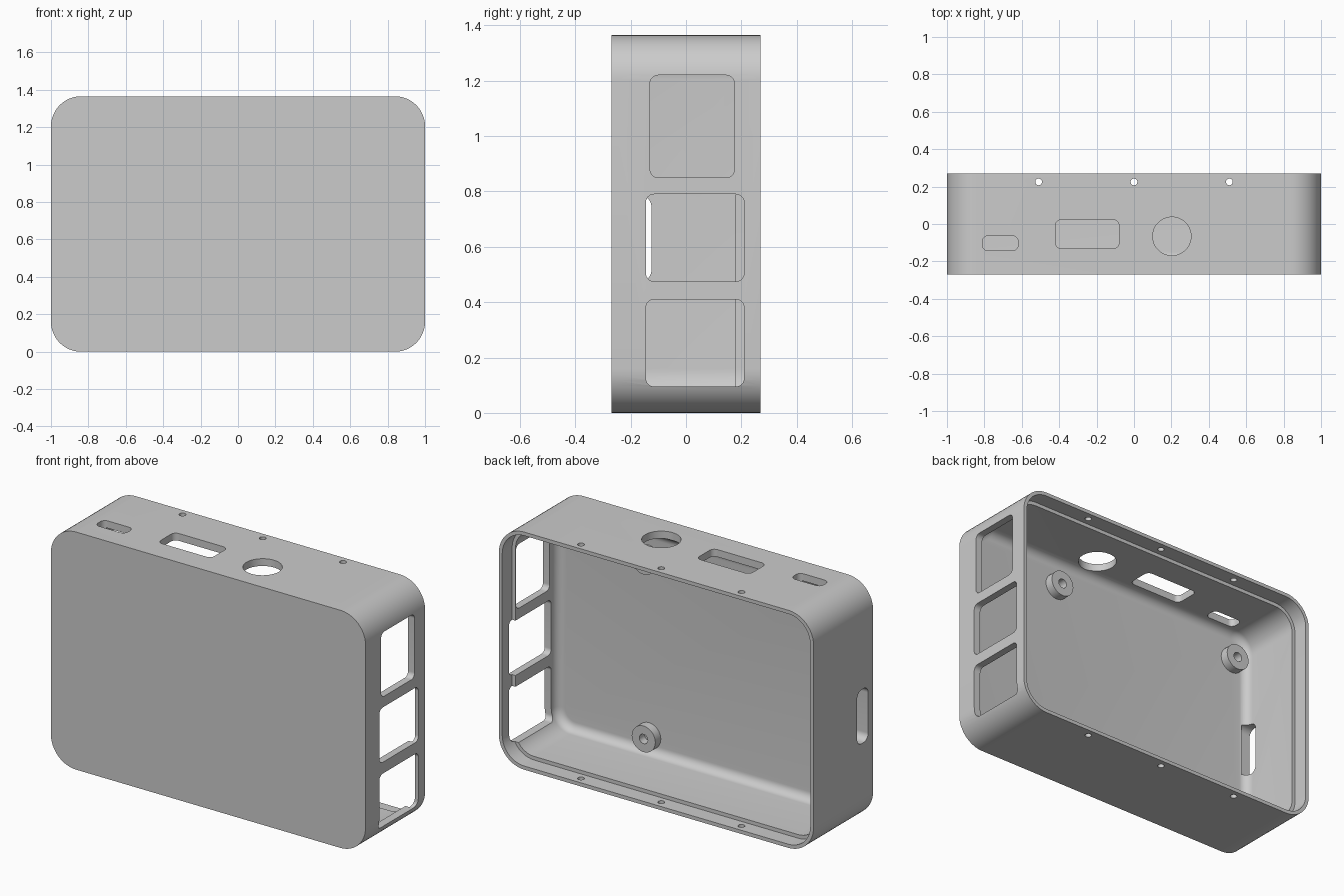
import bpy
import bmesh
from math import cos, sin, pi

cube = bpy.data.objects.get("Cube")
if cube:
    bpy.data.objects.remove(cube, do_unlink=True)

grey = bpy.data.materials.new("matte_grey")
grey.use_nodes = True
COLOUR = (0.6, 0.6, 0.6, 1)
grey.diffuse_color = COLOUR
grey.node_tree.nodes["Principled BSDF"].inputs["Base Color"].default_value = COLOUR

HEIGHT, HALF_DEPTH, CORNER = 1.365, 0.27, 0.16
WALL, LIP, FLOOR, FILLET = 0.042, 0.021, -0.2, 0.05


def outline(a0, a1, b0, b1, r, steps=12):
    """Rounded rectangle as a closed loop of 2D points."""
    centres = ((a1 - r, b1 - r), (a0 + r, b1 - r), (a0 + r, b0 + r), (a1 - r, b0 + r))
    return [(ca + r * cos(t), cb + r * sin(t))
            for q, (ca, cb) in enumerate(centres)
            for t in [(q + i / steps) * pi / 2 for i in range(steps + 1)]]


def loft(name, axis, rings):
    """Skin a stack of (outline, depth) rings along an axis and cap both ends."""
    place = {"x": lambda a, b, d: (d, a, b),
             "y": lambda a, b, d: (a, d, b),
             "z": lambda a, b, d: (a, b, d)}[axis]
    bm = bmesh.new()
    loops = [[bm.verts.new(place(a, b, d)) for a, b in pts] for pts, d in rings]
    for low, high in zip(loops, loops[1:]):
        for i in range(len(low)):
            bm.faces.new((low[i - 1], low[i], high[i], high[i - 1]))
    bm.faces.new(loops[0])
    bm.faces.new(loops[-1])
    bmesh.ops.remove_doubles(bm, verts=bm.verts, dist=1e-5)
    bmesh.ops.recalc_face_normals(bm, faces=bm.faces)
    mesh = bpy.data.meshes.new(name)
    bm.to_mesh(mesh)
    bm.free()
    mesh.materials.append(grey)
    obj = bpy.data.objects.new(name, mesh)
    bpy.context.collection.objects.link(obj)
    return obj


def prism(name, axis, a0, a1, b0, b1, r, d0, d1):
    pts = outline(a0, a1, b0, b1, r)
    return loft(name, axis, [(pts, d0), (pts, d1)])


def shell_outline(inset):
    return outline(-1 + inset, 1 - inset, inset, HEIGHT - inset, CORNER - inset)


def disc(x, z, r):
    return outline(x - r, x + r, z - r, z + r, r, 8)


def smooth(obj):
    bpy.ops.object.select_all(action="DESELECT")
    bpy.context.view_layer.objects.active = obj
    obj.select_set(True)
    bpy.ops.object.shade_smooth_by_angle(angle=pi / 6)


# Outer shell
case = loft("case_shell", "y", [(shell_outline(0), -HALF_DEPTH), (shell_outline(0), HALF_DEPTH)])

# Hollow interior with a filleted floor, and the wider step for a lid
cavity = []
for i in range(9):
    t = i / 8 * pi / 2
    cavity.append((shell_outline(WALL + FILLET * (1 - sin(t))), FLOOR + FILLET * (1 - cos(t))))
cavity.append((shell_outline(WALL), 0.4))
cutters = [loft("cavity_cutter", "y", cavity),
           loft("lid_step_cutter", "y", [(shell_outline(LIP), 0.18), (shell_outline(LIP), 0.45)])]

# Three large ports on the left wall
for y0, y1, z0, z1 in ((-0.13, 0.175, 0.85, 1.22), (-0.145, 0.21, 0.475, 0.79),
                       (-0.145, 0.21, 0.095, 0.41)):
    cutters.append(prism("side_port_cutter", "x", y0, y1, z0, z1, 0.03, 0.91, 1.1))

# Card slot on the right wall
cutters.append(prism("card_slot_cutter", "x", -0.225, -0.125, 0.475, 0.785, 0.04, -1.1, -0.92))

# Top ports: small plug, wide plug, round jack
for x0, x1, y0, y1, r in ((-0.81, -0.62, -0.143, -0.063, 0.03), (-0.42, -0.08, -0.13, 0.022, 0.03),
                          (0.1, 0.305, -0.168, 0.037, 0.1025)):
    cutters.append(prism("top_port_cutter", "z", x0, x1, y0, y1, r, 1.25, 1.5))

# Lid pin holes through top and bottom
for x in (-0.51, 0, 0.51):
    cutters.append(loft("pin_hole_cutter", "z",
                        [(disc(x, 0.225, 0.018), -0.1), (disc(x, 0.225, 0.018), 1.5)]))

bpy.context.view_layer.objects.active = case
for cutter in cutters:
    cutter.hide_render = True
    mod = case.modifiers.new("cut", "BOOLEAN")
    mod.operation = "DIFFERENCE"
    mod.solver = "EXACT"
    mod.object = cutter
    bpy.ops.object.modifier_apply(modifier=mod.name)
    bpy.data.objects.remove(cutter, do_unlink=True)
smooth(case)

# Hollow board standoffs on the floor
for side, x in (("left", 0.375), ("right", -0.855)):
    for level, z in (("lower", 0.14), ("upper", 1.16)):
        outer, bore = disc(x, z, 0.075), disc(x, z, 0.027)
        smooth(loft(f"{level}_{side}_standoff", "y",
                    [(outer, FLOOR - 0.01), (outer, FLOOR + 0.05),
                     (bore, FLOOR + 0.05), (bore, FLOOR + 0.002)]))
